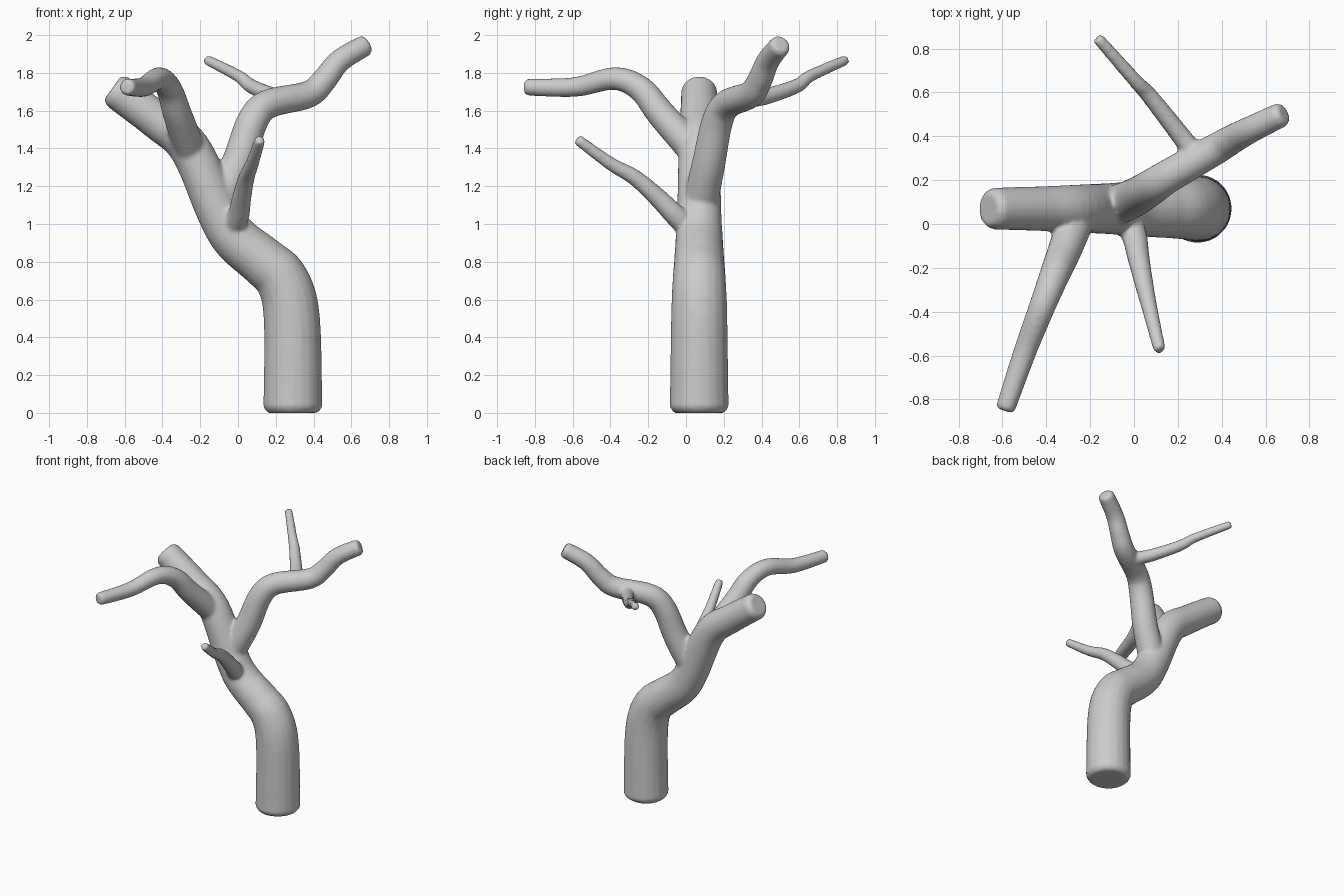
import bpy, bmesh, math
from mathutils import Vector

if "Cube" in bpy.data.objects:
    bpy.data.objects.remove(bpy.data.objects["Cube"])

SIDES, STEPS = 20, 6


def spline(p, i, t):
    # Catmull-Rom point on segment i
    a, b, c, d = p[max(i - 1, 0)], p[i], p[i + 1], p[min(i + 2, len(p) - 1)]
    return 0.5 * (2 * b + (c - a) * t + (2 * a - 5 * b + 4 * c - d) * t * t
                  + (3 * b - a - 3 * c + d) * t ** 3)


def limb(bm, r0, r1, points):
    # closed tube along a smooth path, tapering evenly from r0 to r1
    p = [Vector(q) for q in points]
    pos = [spline(p, i, s / STEPS) for i in range(len(p) - 1) for s in range(STEPS)] + [p[-1]]
    last = len(pos) - 1
    rad = [r0 + (r1 - r0) * k / last for k in range(last + 1)]
    # softened ends
    pos.insert(1, pos[0] + (pos[1] - pos[0]).normalized() * r0 * 0.2)
    rad.insert(1, r0)
    pos.insert(-1, pos[-1] + (pos[-2] - pos[-1]).normalized() * r1 * 0.3)
    rad.insert(-1, r1)
    rad[0] *= 0.85
    rad[-1] *= 0.8
    rings, side = [], Vector((0.31, 0.95, 0))
    for k, c in enumerate(pos):
        t = (pos[min(k + 1, len(pos) - 1)] - pos[max(k - 1, 0)]).normalized()
        side = (side - t * side.dot(t)).normalized()
        up = t.cross(side)
        rings.append([bm.verts.new(c + rad[k] * (side * math.cos(a) + up * math.sin(a)))
                      for a in (2 * math.pi * j / SIDES for j in range(SIDES))])
    for ra, rb in zip(rings, rings[1:]):
        for j in range(SIDES):
            n = (j + 1) % SIDES
            bm.faces.new((ra[j], ra[n], rb[n], rb[j]))
    bm.faces.new(rings[0][::-1])
    bm.faces.new(rings[-1])


bm = bmesh.new()
# trunk, lying in one plane and continuing into the thick left limb
trunk = [(.29, 0), (.285, .5), (.235, .7), (.135, .8), (-.01, .92),
         (-.1, 1.06), (-.255, 1.4), (-.43, 1.55), (-.665, 1.72)]
limb(bm, .157, .094, [(x, .07, z) for x, z in trunk])
# right limb
limb(bm, .094, .056, [(-.09, .08, 1.13), (0, .12, 1.32), (.075, .165, 1.54), (.16, .22, 1.635),
                      (.37, .34, 1.685), (.455, .39, 1.76), (.54, .435, 1.865), (.685, .505, 1.952)])
# back twig on the right limb
limb(bm, .05, .027, [(.29, .3, 1.66), (.2, .42, 1.675), (.07, .585, 1.73),
                     (0, .66, 1.785), (-.167, .85, 1.87)])
# front left limb
limb(bm, .085, .044, [(-.25, .05, 1.38), (-.32, -.13, 1.58), (-.365, -.24, 1.715),
                      (-.42, -.38, 1.77), (-.5, -.59, 1.725), (-.59, -.852, 1.725)])
# front twig on the trunk
limb(bm, .066, .028, [(-.04, .03, .97), (0, -.05, 1.04), (.02, -.15, 1.14),
                      (.045, -.27, 1.245), (.075, -.4, 1.32), (.118, -.578, 1.45)])
bmesh.ops.recalc_face_normals(bm, faces=bm.faces)
mesh = bpy.data.meshes.new("tree")
bm.to_mesh(mesh)
bm.free()
tree = bpy.data.objects.new("tree", mesh)
bpy.context.collection.objects.link(tree)

# fuse the limbs into one skin with soft joints
fuse = tree.modifiers.new("fuse", 'REMESH')
fuse.mode = 'VOXEL'
fuse.voxel_size = 0.012
fuse.use_smooth_shade = True
soften = tree.modifiers.new("soften", 'SMOOTH')
soften.factor = 0.5
soften.iterations = 4
